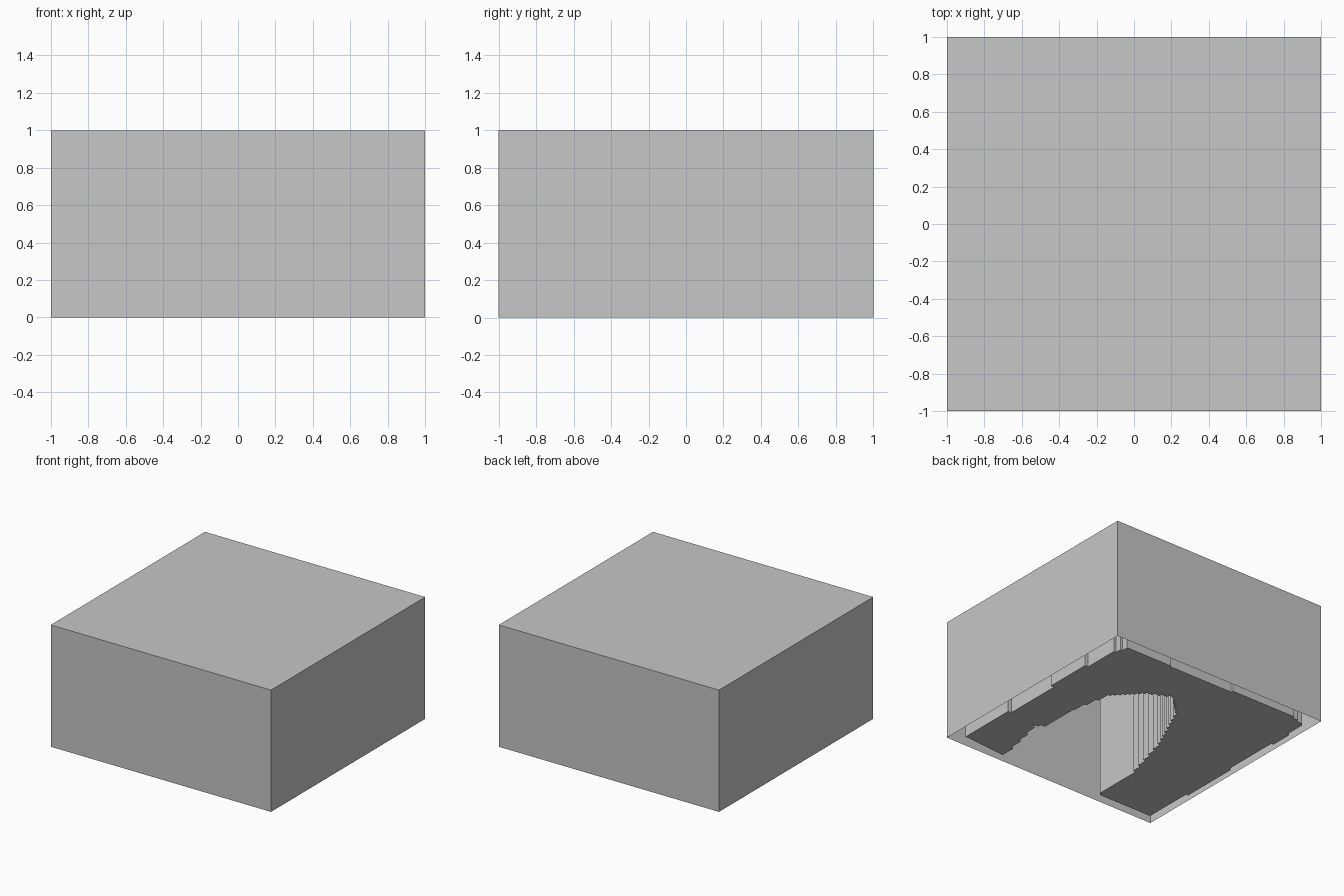
import bpy, bmesh, math

if "Cube" in bpy.data.objects:
    bpy.data.objects.remove(bpy.data.objects["Cube"])

grey = bpy.data.materials.new("plain grey")
grey.diffuse_color = (0.57, 0.57, 0.57, 1)
grey.use_nodes = True
grey.node_tree.nodes["Principled BSDF"].inputs["Base Color"].default_value = grey.diffuse_color


def finish(bm, name):
    bmesh.ops.recalc_face_normals(bm, faces=bm.faces[:])
    me = bpy.data.meshes.new(name)
    bm.to_mesh(me)
    bm.free()
    me.materials.append(grey)
    ob = bpy.data.objects.new(name, me)
    bpy.context.collection.objects.link(ob)
    return ob


def stairs(points, step=0.025):
    """Turn a smooth path into a right-angled stepped one on a fine grid."""
    out = []
    for (x0, y0), (x1, y1) in zip(points, points[1:]):
        n = max(1, round(min(abs(x1 - x0), abs(y1 - y0)) / step))
        for i in range(n):
            x, y = x0 + (x1 - x0) * i / n, y0 + (y1 - y0) * i / n
            out += [(x, y), (x, y + (y1 - y0) / n)]
    out.append(points[-1])
    clean = [out[0]]
    for p in out[1:]:
        if math.dist(p, clean[-1]) > 1e-4:
            clean.append(p)
    return clean


# Outer shell: a block that is open underneath
bm = bmesh.new()
bmesh.ops.create_cube(bm, size=2)
for v in bm.verts:
    v.co.z = (v.co.z + 1) / 2
bottom = [f for f in bm.faces if f.normal.z < -0.5]
finish(bm, "outer_shell")
shell = bpy.data.objects["outer_shell"]
bm = bmesh.new()
bm.from_mesh(shell.data)
bmesh.ops.delete(bm, geom=[f for f in bm.faces if f.normal.z < -0.5],
                 context='FACES_ONLY')
bm.to_mesh(shell.data)
bm.free()

# Inner core: rough horseshoe plan, open to the front
inner = [(0.51, -0.93), (0.56, -0.69), (0.62, -0.46), (0.54, -0.40),
         (0.53, -0.06), (0.46, 0.27), (0.28, 0.46), (0.07, 0.56),
         (-0.10, 0.39), (-0.30, -0.05), (-0.42, -0.48), (-0.44, -0.90)]
outer = [(-0.93, -0.92), (-0.95, -0.50), (-0.93, 0.0), (-0.95, 0.5),
         (-0.91, 0.86), (-0.80, 0.90), (-0.2, 0.92), (0.4, 0.90),
         (0.83, 0.91), (0.87, 0.80), (0.90, 0.5), (0.87, 0.1),
         (0.90, -0.4), (0.88, -0.90)]
bm = bmesh.new()
plan = stairs(inner + outer)
base = bm.faces.new([bm.verts.new((x, y, 0)) for x, y in plan])
top = bmesh.ops.extrude_face_region(bm, geom=[base])["geom"]
for v in top:
    if isinstance(v, bmesh.types.BMVert):
        v.co.z = 0.99
finish(bm, "horseshoe_core")
